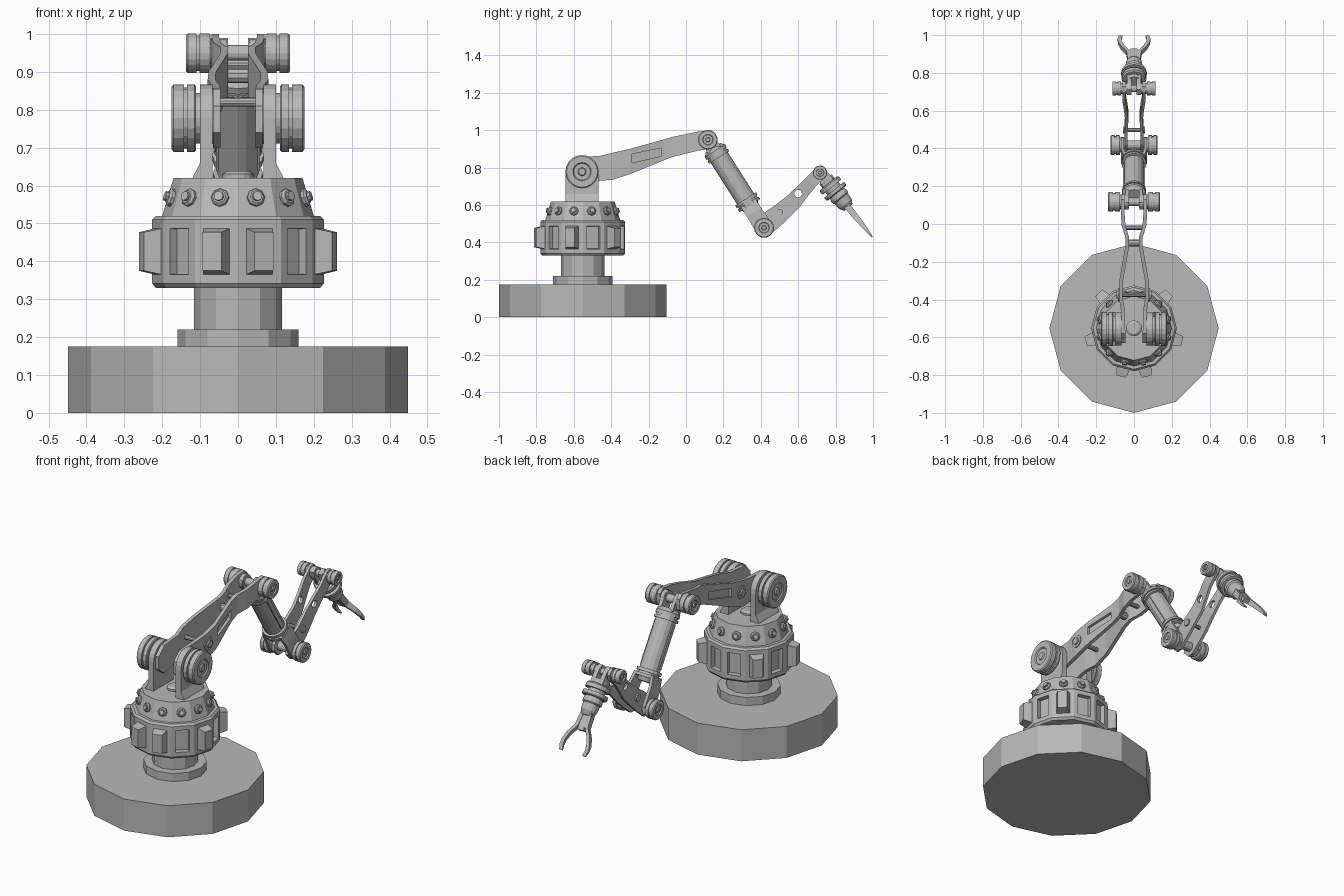
import bpy, bmesh, math
from mathutils import Matrix, Vector

if "Cube" in bpy.data.objects:
    bpy.data.objects.remove(bpy.data.objects["Cube"])

grey = bpy.data.materials.new("machine_grey")
grey.diffuse_color = (0.48, 0.48, 0.48, 1)
grey.use_nodes = True
grey.node_tree.nodes["Principled BSDF"].inputs["Base Color"].default_value = grey.diffuse_color
I = Matrix.Identity(4)
AXES = {'z': I, 'x': Matrix.Rotation(math.pi / 2, 4, 'Y'), 'y': Matrix.Rotation(-math.pi / 2, 4, 'X')}


def finish(name, bm, mat=I, mirror=False):
    bmesh.ops.transform(bm, matrix=mat, verts=bm.verts)
    bmesh.ops.recalc_face_normals(bm, faces=bm.faces)
    me = bpy.data.meshes.new(name)
    bm.to_mesh(me)
    bm.free()
    me.materials.append(grey)
    ob = bpy.data.objects.new(name, me)
    bpy.context.collection.objects.link(ob)
    if mirror:
        ob.modifiers.new("mirror", 'MIRROR').use_mirror_merge = False
    return ob


def lathe_bm(profile, n):
    bm = bmesh.new()
    vs = [bm.verts.new((r, 0, h)) for r, h in profile]
    es = [bm.edges.new(p) for p in zip(vs, vs[1:])]
    bmesh.ops.spin(bm, geom=vs + es, cent=(0, 0, 0), axis=(0, 0, 1), angle=2 * math.pi, steps=n)
    bmesh.ops.remove_doubles(bm, verts=bm.verts, dist=1e-5)
    bmesh.ops.recalc_face_normals(bm, faces=bm.faces)
    return bm


def lathe(name, profile, n, mat=I, axis='z', mirror=False):
    return finish(name, lathe_bm(profile, n), mat @ AXES[axis], mirror)


def cyl(r, a, b):
    return [(0, a), (r, a), (r, b), (0, b)]


def strip(name, stations, t, mat=I, mirror=True, cuts=()):
    """Swept bar: stations are (along y, low z, high z, x); t is thickness in x."""
    bm = bmesh.new()
    rings = [[bm.verts.new(c) for c in ((x - t / 2, y, lo), (x + t / 2, y, lo), (x + t / 2, y, hi), (x - t / 2, y, hi))]
             for y, lo, hi, x in stations]
    for a, b in zip(rings, rings[1:]):
        for i in range(4):
            bm.faces.new((a[i], a[(i + 1) % 4], b[(i + 1) % 4], b[i]))
    bm.faces.new(rings[0])
    bm.faces.new(rings[-1])
    ob = finish(name, bm, mat)
    for c in cuts:
        c.hide_render = True
        c.hide_set(True)
        m = ob.modifiers.new("cut", 'BOOLEAN')
        m.object, m.operation, m.solver = c, 'DIFFERENCE', 'EXACT'
    if mirror:
        ob.modifiers.new("mirror", 'MIRROR').use_mirror_merge = False
    return ob


def outline(name, pts, x0, x1):
    """Side outline (y, z) made solid between x0 and x1, mirrored."""
    bm = bmesh.new()
    f = bm.faces.new([bm.verts.new((x0, y, z)) for y, z in pts])
    ext = bmesh.ops.extrude_face_region(bm, geom=[f])['geom']
    bmesh.ops.translate(bm, vec=(x1 - x0, 0, 0), verts=[v for v in ext if isinstance(v, bmesh.types.BMVert)])
    return finish(name, bm, mirror=True)


def frame(a, b):
    """Local y runs from a to b in the side plane; local x stays x."""
    d = (Vector((0, *b)) - Vector((0, *a))).normalized()
    m = Matrix(((1, 0, 0), d, (0, -d.z, d.y))).transposed().to_4x4()
    m.translation = (0, *a)
    return m


def joint(name, pos, r, xs, hub):
    """Grooved pair of discs on each side: xs = inner, groove in, groove out, outer."""
    a, b, c, d = xs
    p = [(0, hub), (r * .75, hub), (r * .75, a), (r * .95, a), (r, a + .004), (r, b), (r * .9, b), (r * .9, c), (r, c),
         (r, d - .005), (r * .93, d), (r * .55, d), (r * .5, d - .006), (r * .25, d - .006), (r * .2, d), (0, d)]
    lathe(name, p, 20, Matrix.Translation((0, *pos)), 'x', True)


BY = -0.552
S, E, W, H, T = (-.556, .778), (.117, .949), (.417, .478), (.717, .773), (.995, .43)
base = Matrix.Translation((0, BY, 0))

# Base, collar and column
lathe("base_plinth", cyl(.448, 0, .175), 12, base)
lathe("column_collar", cyl(.16, .175, .22), 12, base)
lathe("column", cyl(.116, .2, .34), 12, base)

# Turret drum with recessed windows and six wedge lugs
bm = lathe_bm([(0, .33), (.217, .33), (.227, .342), (.227, .51), (.217, .52), (.2, .52), (.17, .62), (0, .62)], 12)
wall = [f for f in bm.faces if abs(f.normal.z) < .05]
bmesh.ops.inset_individual(bm, faces=wall, thickness=.033)
for f in wall:
    c = f.calc_center_median()
    ang = round(math.degrees(math.atan2(c.y, c.x))) % 360
    lug = ang in (45, 135, 195, 255, 285, 345)
    bmesh.ops.inset_individual(bm, faces=[f], thickness=.014 if lug else .002, depth=.045 if lug else -.025)
finish("turret_drum", bm, base)

# Hex bolts round the turret shoulder
for k in range(12):
    a = math.radians(15 + 30 * k)
    n = Vector((math.cos(a), math.sin(a), .3)).normalized()
    m = Matrix.Translation((.179 * math.cos(a), BY + .179 * math.sin(a), .567)) @ n.to_track_quat('Z', 'Y').to_matrix().to_4x4()
    lathe("turret_bolt", [(0, -.01), (.024, -.01), (.024, .008), (.018, .014), (.013, .014), (.013, .022), (0, .022)], 8, m)
lathe("turret_cap", [(0, .61), (.042, .61), (.042, .63), (.03, .638), (0, .638)], 16, base)

# Shoulder brackets with flared feet
arc = [(S[0] + .088 * math.cos(math.pi * i / 12), S[1] + .088 * math.sin(math.pi * i / 12)) for i in range(13)]
outline("shoulder_bracket", [(S[0] - .088, .61), (S[0] + .088, .61)] + arc, .067, .1)
bm = bmesh.new()
f = bm.faces.new([bm.verts.new((x, S[0] - .088, z)) for x, z in ((.09, .61), (.124, .61), (.118, .625), (.1, .66), (.09, .66))])
ext = bmesh.ops.extrude_face_region(bm, geom=[f])['geom']
bmesh.ops.translate(bm, vec=(0, .176, 0), verts=[v for v in ext if isinstance(v, bmesh.types.BMVert)])
finish("bracket_foot", bm, mirror=True)
joint("shoulder_joint", S, .089, (.111, .135, .143, .175), .06)

# Upper arm: two pinched plates with a slot pocket and bolts
slot = strip("slot_cutter", [(-.29, .825, .872, .1), (-.13, .862, .905, .07)], .076, mirror=False)
strip("upper_arm_plate", [(-.63, .74, .81, .056), (-.58, .70, .855, .056), (-.46, .73, .863, .058), (-.39, .735, .88, .07),
                          (-.30, .765, .9, .068), (-.12, .838, .95, .036), (-.07, .858, .965, .036), (-.01, .872, .977, .055),
                          (.06, .89, .992, .06), (.13, .9, 1.0, .06), (.155, .92, .978, .06)], .02, cuts=[slot])
for y, z, r, h in ((-.374, .82, .012, .07), (-.1, .89, .02, .04), (-.02, .92, .012, .05)):
    lathe("arm_cross_rod", cyl(r, -h, h), 10, Matrix.Translation((0, y, z)), 'x')
lathe("arm_side_bolt", [(0, .06), (.035, .06), (.035, .084), (.02, .084), (.02, .092), (0, .092)], 12,
      Matrix.Translation((0, -.374, .82)), 'x', True)
joint("elbow_joint", E, .052, (.073, .101, .11, .137), .03)
lathe("elbow_axle", cyl(.022, -.07, .07), 12, Matrix.Translation((0, *E)), 'x')

# Forearm tube with end rings and fork lugs
F = frame(E, W)
lathe("forearm_tube", [(0, .05), (.045, .05), (.064, .07), (.064, .088), (.058, .088), (.058, .098), (.064, .098), (.064, .112),
                       (.054, .112), (.054, .375), (.066, .375), (.066, .392), (.058, .392), (.058, .402), (.066, .402),
                       (.066, .418), (.05, .418), (.04, .44), (0, .44)], 16, F, 'y')
strip("forearm_rib", [(.125, -.012, .012, .052), (.36, -.012, .012, .052)], .012, F)
strip("forearm_top_lug", [(-.035, -.02, .02, .036), (-.01, -.036, .036, .036), (.08, -.04, .04, .036)], .02, F)
strip("forearm_fork", [(.4, -.045, .045, .05), (.46, -.045, .045, .062), (.56, -.048, .048, .062), (.6, -.025, .025, .062)], .016, F)
joint("lower_joint", W, .053, (.075, .095, .102, .124), .035)
lathe("lower_axle", cyl(.025, -.07, .07), 12, Matrix.Translation((0, *W)), 'x')

# Wrist link: two plates with a through hole and a bolt
L = frame(W, H)
hole = lathe("hole_cutter", cyl(.02, -.1, .1), 16, L @ Matrix.Translation((0, .258, .002)), 'x')
strip("wrist_link_plate", [(-.045, -.025, .025, .042), (-.02, -.047, .047, .042), (.06, -.054, .056, .042), (.12, -.056, .045, .042),
                           (.21, -.055, .035, .038), (.29, -.043, .033, .045), (.35, -.037, .034, .052), (.43, -.035, .035, .052),
                           (.455, -.02, .02, .052)], .016, L, cuts=[hole])
lathe("link_cross_bolt", cyl(.01, -.055, .055), 10, L @ Matrix.Translation((0, .115, .002)), 'x')
lathe("link_bolt_head", cyl(.02, .045, .058), 10, L @ Matrix.Translation((0, .115, .002)), 'x', True)
joint("wrist_joint", H, .038, (.07, .088, .094, .115), .035)
lathe("wrist_axle", cyl(.018, -.07, .07), 12, Matrix.Translation((0, *H)), 'x')

# Gripper: ringed body, palm and two claw fingers
G = frame(H, T)
strip("gripper_lug", [(-.03, -.018, .018, .025), (0, -.032, .032, .025), (.08, -.034, .034, .025)], .024, G)
lathe("gripper_body", [(0, .045), (.042, .045), (.042, .072), (.058, .072), (.065, .079), (.065, .1), (.045, .1), (.045, .118),
                       (.068, .118), (.068, .136), (.062, .142), (.046, .142), (.052, .158), (.052, .172), (.045, .178),
                       (.043, .215), (.028, .24), (0, .24)], 16, G, 'y')
strip("gripper_palm", [(.22, -.016, .016, 0), (.32, -.012, .012, 0)], .036, G, mirror=False)
strip("gripper_finger", [(.215, -.018, .018, .022), (.3, -.016, .016, .03), (.345, -.013, .013, .06), (.385, -.01, .01, .075),
                         (.415, -.007, .007, .077), (.443, -.003, .003, .07)], .02, G)
